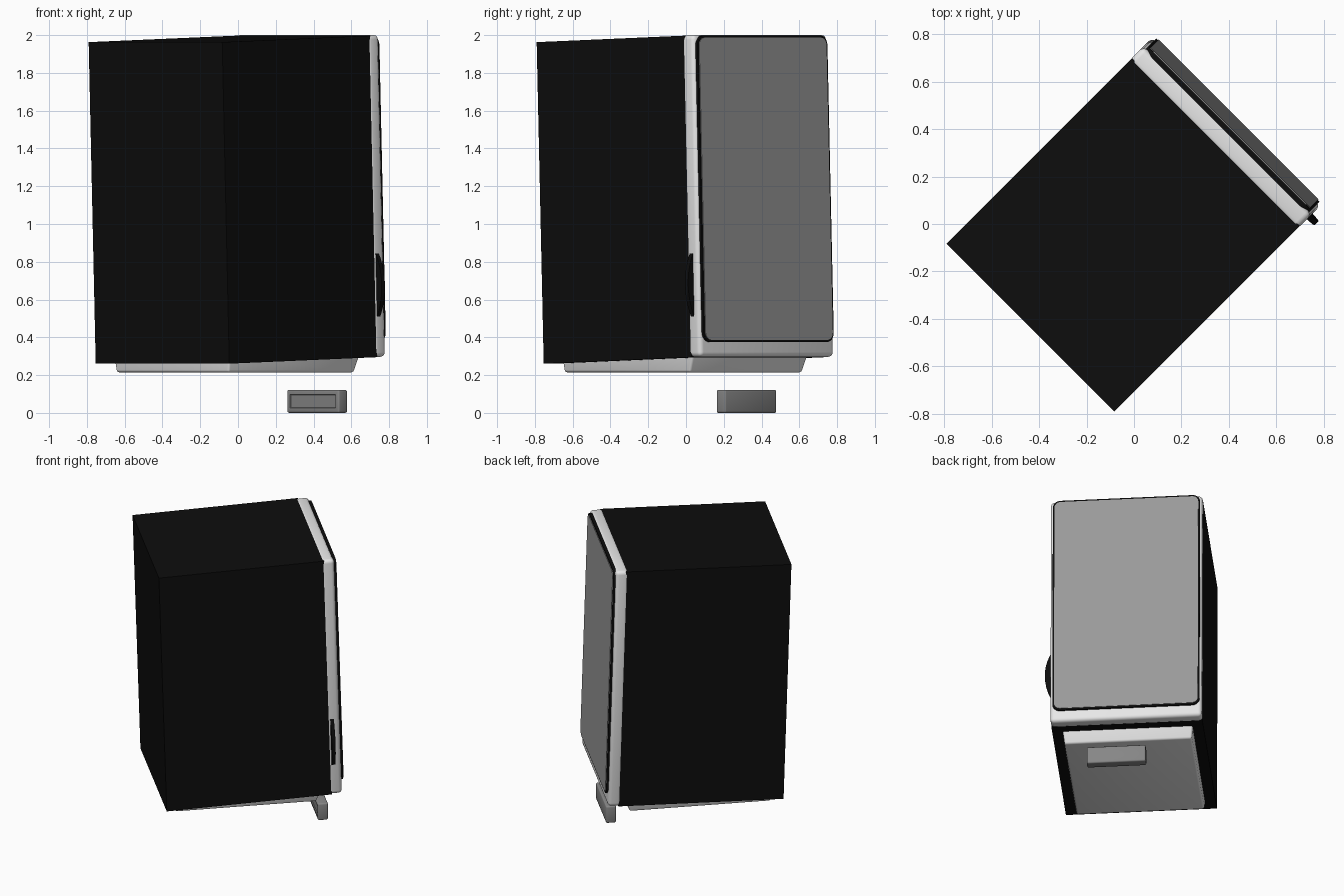
import bpy, bmesh, math
from mathutils import Matrix, Vector

old = bpy.data.objects.get("Cube")
if old:
    bpy.data.objects.remove(old, do_unlink=True)


def material(name, value):
    m = bpy.data.materials.new(name)
    m.use_nodes = True
    colour = (value, value, value, 1)
    m.diffuse_color = colour
    m.node_tree.nodes["Principled BSDF"].inputs["Base Color"].default_value = colour
    return m


BLACK = material("black", 0.004)
SILVER = material("silver", 0.8)
CLOTH = material("cloth grey", 0.32)
GREY = material("dark grey", 0.24)

# The speaker faces local -y; it is turned on the floor and tipped slightly back
TURN = Matrix.Rotation(math.radians(135), 4, "Z")
TILT = TURN @ Matrix.Rotation(-0.031, 4, "X")


def finish(name, bm, mat, frame, smooth=True):
    bmesh.ops.recalc_face_normals(bm, faces=bm.faces)
    mesh = bpy.data.meshes.new(name)
    bm.to_mesh(mesh)
    bm.free()
    mesh.materials.append(mat)
    obj = bpy.data.objects.new(name, mesh)
    bpy.context.collection.objects.link(obj)
    obj.matrix_world = frame
    if smooth:
        bpy.ops.object.select_all(action="DESELECT")
        bpy.context.view_layer.objects.active = obj
        obj.select_set(True)
        bpy.ops.object.shade_smooth_by_angle(angle=math.radians(40))
    return obj


def block(low, high):
    low, high = Vector(low), Vector(high)
    bm = bmesh.new()
    bmesh.ops.create_cube(bm, size=1)
    size = high - low
    for v in bm.verts:
        v.co = Vector([a * b for a, b in zip(v.co, size)]) + (low + high) / 2
    return bm


def bevel(bm, edges, width, segments=4):
    bmesh.ops.bevel(bm, geom=list(edges), offset=width, segments=segments,
                    profile=0.5, affect="EDGES")


def depth_edges(bm):
    return [e for e in bm.edges
            if abs(e.verts[0].co.y - e.verts[1].co.y) > 0.001]


# Cabinet
finish("cabinet", block((-0.5, -0.55, 0.278), (0.5, 0.557, 1.981)), BLACK, TILT, False)

# Front bezel with rounded edges
bm = block((-0.502, -0.62, 0.278), (0.502, -0.53, 1.984))
bevel(bm, bm.edges, 0.025)
finish("front_bezel", bm, SILVER, TILT)

# Grille frame and its cloth panel
for name, half, back, front, z0, z1, radius, mat in (
        ("grille_frame", 0.487, -0.61, -0.632, 0.356, 1.979, 0.05, BLACK),
        ("grille_cloth", 0.476, -0.63, -0.636, 0.367, 1.968, 0.04, CLOTH)):
    bm = block((-half, front, z0), (half, back, z1))
    bevel(bm, depth_edges(bm), radius, 6)
    finish(name, bm, mat, TILT)

# Thin dial wheel poking out of one side of the bezel
bm = bmesh.new()
bmesh.ops.create_cone(bm, cap_ends=True, segments=64, radius1=0.37, radius2=0.37, depth=0.024)
bmesh.ops.transform(bm, verts=bm.verts, matrix=Matrix.Translation((-0.172, -0.567, 0.66))
                    @ Matrix.Rotation(math.pi / 2, 4, "X"))
finish("dial_wheel", bm, BLACK, TILT)

# Wedge base: level underside, tapered sides
bm = block((-0.432, -0.485, 0.215), (0.432, 0.497, 0.31))
for v in bm.verts:
    if v.co.z < 0.25:
        v.co.x *= 0.975
        v.co.y += 0.035 if v.co.y < 0 else -0.005
    elif v.co.y > 0:
        v.co.z = 0.285
bevel(bm, [e for e in bm.edges if min(v.co.z for v in e.verts) < 0.25], 0.012, 3)
finish("base", bm, SILVER, TURN)

# Loose bar in front, with a shallow recess in its rear face
bm = block((-0.265, -0.557, 0), (0.125, -0.489, 0.122))
bevel(bm, bm.edges, 0.01, 3)
bm.normal_update()
rear = max(bm.faces, key=lambda f: f.calc_center_median().y)
bmesh.ops.inset_individual(bm, faces=[rear], thickness=0.022, depth=0)
bmesh.ops.inset_individual(bm, faces=[rear], thickness=0.004, depth=-0.006)
finish("small_bar", bm, GREY, TURN)
